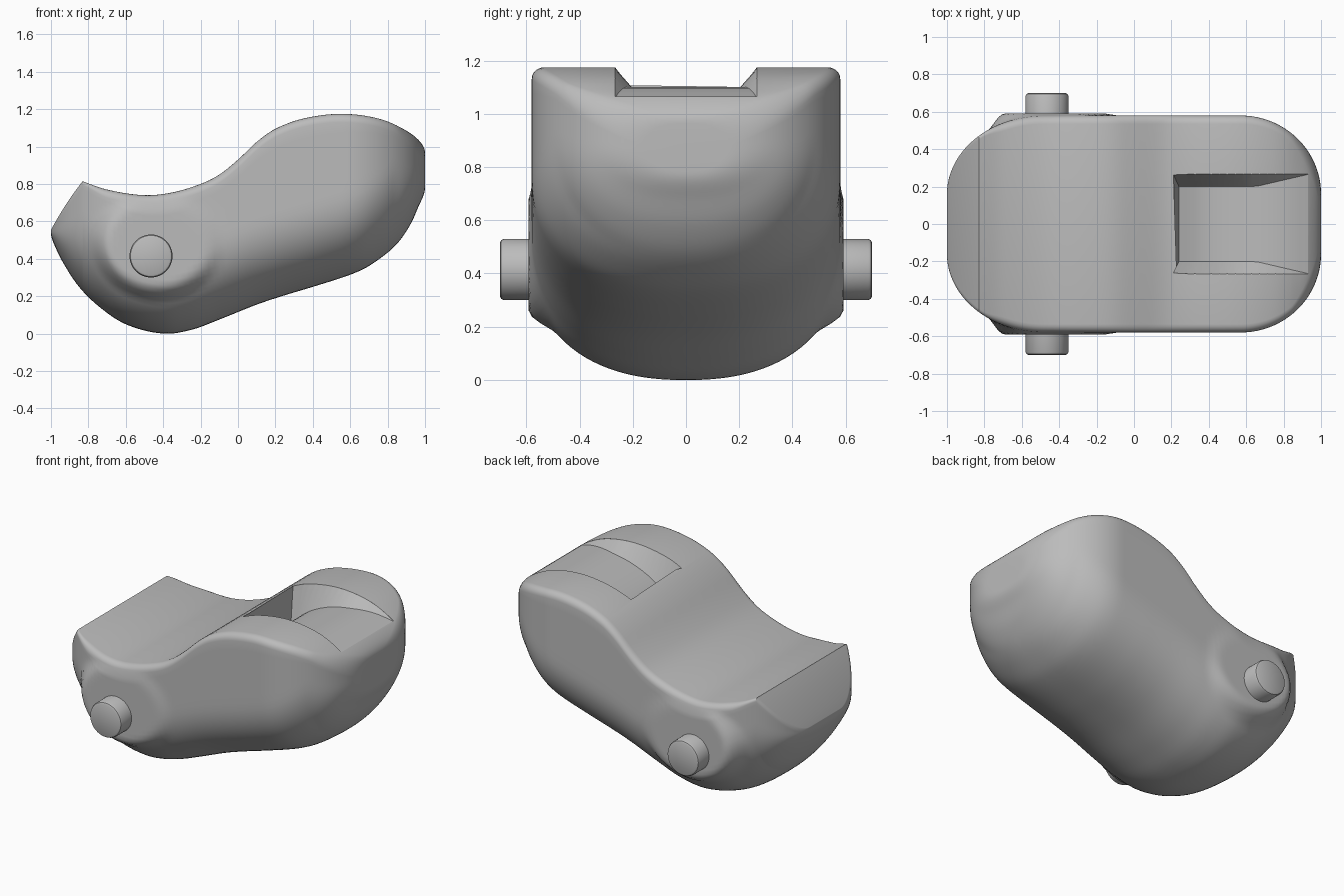
import bpy, bmesh, math
from math import sin, cos, pi, asin, sqrt

cube = bpy.data.objects.get("Cube")
if cube:
    bpy.data.objects.remove(cube)

grey = bpy.data.materials.new("plain_grey")
grey.use_nodes = True
colour = (0.5, 0.5, 0.5, 1)
grey.diffuse_color = colour
grey.node_tree.nodes["Principled BSDF"].inputs["Base Color"].default_value = colour


def loft(name, rings):
    """Skin a list of closed rings and cap both ends."""
    bm = bmesh.new()
    loops = [[bm.verts.new(p) for p in ring] for ring in rings]
    n = len(loops[0])
    for a, b in zip(loops, loops[1:]):
        for i in range(n):
            j = (i + 1) % n
            bm.faces.new((a[i], a[j], b[j], b[i]))
    bm.faces.new(loops[0])
    bm.faces.new(loops[-1])
    bmesh.ops.recalc_face_normals(bm, faces=bm.faces)
    mesh = bpy.data.meshes.new(name)
    bm.to_mesh(mesh)
    bm.free()
    obj = bpy.data.objects.new(name, mesh)
    bpy.context.collection.objects.link(obj)
    mesh.materials.append(grey)
    return obj


def smooth(obj, angle):
    bpy.ops.object.select_all(action='DESELECT')
    bpy.context.view_layer.objects.active = obj
    obj.select_set(True)
    bpy.ops.object.shade_smooth_by_angle(angle=math.radians(angle))


def spline(points, x):
    """Smooth height through points; the arcsine stretches the round ends."""
    u = asin(max(-1, min(1, x)))
    us = [asin(p[0]) for p in points]
    zs = [p[1] for p in points]
    last = len(us) - 1

    def slope(k):
        a, b = max(k - 1, 0), min(k + 1, last)
        return (zs[b] - zs[a]) / (us[b] - us[a])

    i = max(k for k in range(last) if k == 0 or us[k] <= u)
    d = us[i + 1] - us[i]
    t = (u - us[i]) / d
    return ((2*t**3 - 3*t*t + 1) * zs[i] + (t**3 - 2*t*t + t) * d * slope(i)
            + (3*t*t - 2*t**3) * zs[i + 1] + (t**3 - t*t) * d * slope(i + 1))


def ease(t):
    t = max(0, min(1, t))
    return t * t * (3 - 2 * t)


# Side profile
CREASE = -0.83
UPPER = [(CREASE, .815), (-.7, .77), (-.5, .74), (-.35, .755), (-.2, .8), (-.1, .85), (0, .93),
         (.1, 1.025), (.2, 1.095), (.35, 1.15), (.55, 1.175), (.75, 1.15), (.9, 1.085), (.97, 1.03),
         (1, .965)]
LOWER = [(-1, .54), (-.98, .47), (-.93, .37), (-.85, .25), (-.75, .15), (-.6, .05), (-.4, 0),
         (-.25, .02), (-.1, .075), (.1, .155), (.25, .205), (.4, .25), (.65, .335), (.75, .395),
         (.85, .48), (.92, .58), (.97, .69), (1, .785)]


def top(x):
    if x < CREASE:
        t = (x + 1) / (CREASE + 1)
        return .555 + .26 * t + .05 * t * (1 - t)
    return spline(UPPER, x)


def half_width(x):
    d = max(0, (x - .57) / .43, (-.48 - x) / .52)
    return .16 + .42 * sqrt(max(0, 1 - d * d))


def swell(x, y, z):
    """Push the side out into a softly blended boss around the pin."""
    d = math.hypot((x + .43) / .35, (z - .49) / (.31 if z < .49 else .27))
    amount = ease((1.03 - d) / .3)
    return math.copysign(abs(y) + amount * max(0, .592 - abs(y)), y)


def section(x):
    """Flat top with small fillets, upright sides and a bowl-shaped belly."""
    zt, zb, w = top(x), spline(LOWER, x), half_width(x)
    tall = zt - zb
    end = max(0, (x - .85) / .15)
    h = min(.46, (.7 - .15 * end) * tall)
    fillet = .02 + .025 * ease((x - CREASE) / .15)
    rz = min(fillet + .04 * end, (.29 + .14 * end) * tall)
    ry = fillet + .1 * end
    half = []
    # Belly, side wall and top fillet of the +y half
    for k in range(25):
        a = pi / 2 * k / 24
        half.append((w * sin(a)**.87, zb + h - h * cos(a)**.87))
    for k in range(1, 7):
        half.append((w, zb + h + (zt - rz - zb - h) * k / 7))
    for k in range(6):
        a = pi / 2 * k / 5
        half.append((w - ry + ry * cos(a), zt - rz + rz * sin(a)))
    ring = [(x, y, z) for y, z in half] + [(x, -y, z) for y, z in reversed(half[1:])]
    return [(x, swell(x, y, z) if abs(y) > .3 and z < zt - rz else y, z) for x, y, z in ring]


COUNT = 100
stations = [sin(-pi / 2 + pi * k / COUNT) for k in range(COUNT + 1)]
stations = sorted(stations + [CREASE - .002, CREASE])
body = loft("body", [section(x) for x in stations])

# Tapered recess in the top, running out at the rounded end
FLOOR = [(.24, .88), (.32, .965), (.42, 1.03), (.55, 1.08), (.67, 1.1), (.8, 1.097),
         (.93, top(.93) - .003)]


def recess_ring(x):
    zf = spline(FLOOR, x)
    f = .2 + .065 * max(0, (x - .65) / .28)
    xt = .21 if x < .25 else x
    right = [(x, f, zf), (xt, .266, max(top(x), zf + .002)), (xt, .267, 1.4)]
    return right + [(a, -b, c) for a, b, c in reversed(right)]


cutter = loft("recess_cutter", [recess_ring(.24 + .69 * k / 16) for k in range(17)])
cutter.hide_render = True
cut = body.modifiers.new("recess", 'BOOLEAN')
cut.object = cutter
cut.solver = 'EXACT'
graph = bpy.context.evaluated_depsgraph_get()
cut_mesh = bpy.data.meshes.new_from_object(body.evaluated_get(graph))
body.modifiers.clear()
body.data = cut_mesh
bpy.data.objects.remove(cutter)
smooth(body, 33)

# Pivot pin on each side
for side, label in ((1, "back"), (-1, "front")):
    rings = [[(-.465 + r * cos(2 * pi * k / 48), side * y, .415 + r * sin(2 * pi * k / 48))
              for k in range(48)]
             for y, r in ((.5, .115), (.685, .115), (.695, .11), (.7, .1))]
    smooth(loft("pin_" + label, rings), 35)
